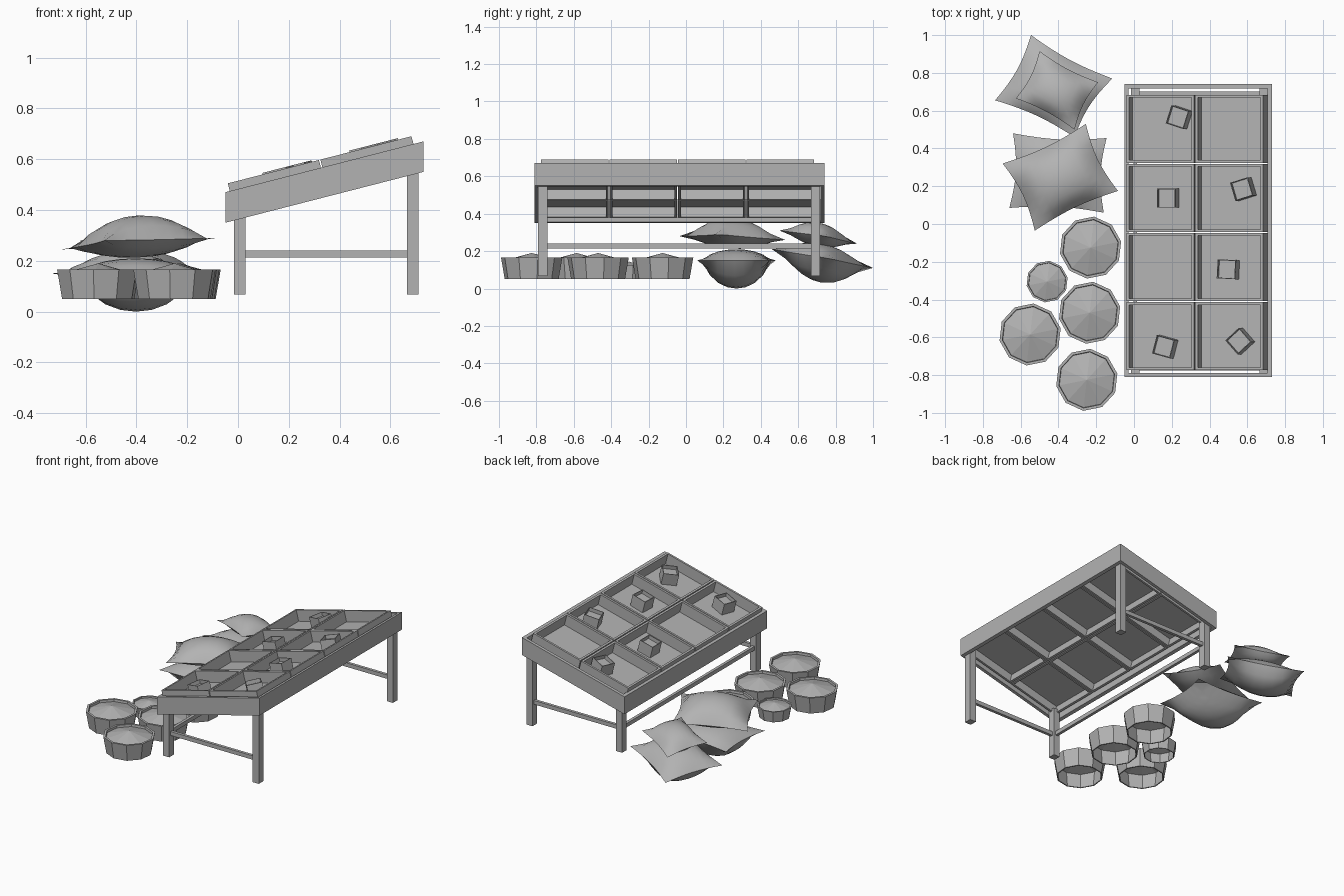
import bpy, bmesh
from math import atan2, cos, sin, pi, radians
from mathutils import Vector, Matrix

cube = bpy.data.objects.get("Cube")
if cube:
    bpy.data.objects.remove(cube, do_unlink=True)

grey = bpy.data.materials.new("plain grey")
grey.use_nodes = True
COLOUR = (0.45, 0.45, 0.45, 1)
grey.diffuse_color = COLOUR
grey.node_tree.nodes["Principled BSDF"].inputs["Base Color"].default_value = COLOUR


def finish(name, bm, matrix=None, smooth=None):
    mesh = bpy.data.meshes.new(name)
    bm.to_mesh(mesh)
    bm.free()
    mesh.materials.append(grey)
    ob = bpy.data.objects.new(name, mesh)
    bpy.context.collection.objects.link(ob)
    if matrix:
        ob.matrix_world = matrix
    if smooth:
        bpy.ops.object.select_all(action="DESELECT")
        ob.select_set(True)
        bpy.context.view_layer.objects.active = ob
        bpy.ops.object.shade_smooth_by_angle(angle=radians(smooth))
    return ob


def add_box(bm, lo, hi):
    lo, hi = Vector(lo), Vector(hi)
    size = Matrix.Diagonal((*(hi - lo), 1))
    bmesh.ops.create_cube(bm, size=1, matrix=Matrix.Translation((lo + hi) / 2) @ size)


def box(name, lo, hi):
    bm = bmesh.new()
    add_box(bm, lo, hi)
    return finish(name, bm)


def open_box(name, sx, sy, top, bottom, floor, wall, matrix):
    """Four walls with a single floor sheet part way up."""
    bm = bmesh.new()
    for s in (0, sx - wall):
        add_box(bm, (s, 0, bottom), (s + wall, sy, top))
    for s in (0, sy - wall):
        add_box(bm, (wall, s, bottom), (sx - wall, s + wall, top))
    corners = ((wall, wall), (sx - wall, wall), (sx - wall, sy - wall), (wall, sy - wall))
    bm.faces.new([bm.verts.new((x, y, floor)) for x, y in corners])
    return finish(name, bm, matrix)


# Sloping table frame
X0, X1, Y0, Y1, T = -0.05, 0.73, -0.81, 0.74, 0.022
SLOPE = 0.2 / 0.78


def rise(x):
    return (x - X0) * SLOPE


def frame_board(name, xa, xb, ya, yb):
    ob = box(name, (xa, ya, 0.35), (xb, yb, 0.47))
    for v in ob.data.vertices:
        v.co.z += rise(v.co.x)


frame_board("frame_low_board", X0, X0 + T, Y0, Y1)
frame_board("frame_high_board", X1 - T, X1, Y0, Y1)
frame_board("frame_front_board", X0 + T, X1 - T, Y0, Y0 + T)
frame_board("frame_back_board", X0 + T, X1 - T, Y1 - T, Y1)

# Legs and stretchers
for side, x in (("low", 0.007), ("high", 0.688)):
    for end, y in (("front", -0.765), ("back", 0.692)):
        box(f"{side}_{end}_leg", (x - 0.023, y - 0.025, 0.068), (x + 0.023, y + 0.025, 0.39 + rise(x)))
for end, y in (("front", -0.765), ("back", 0.692)):
    box(f"{end}_stretcher", (0.03, y - 0.01, 0.213), (0.665, y + 0.01, 0.24))
box("long_stretcher", (-0.003, -0.74, 0.213), (0.017, 0.667, 0.24))

# Trays, placed in the tilted space of the table top
TILT = Matrix.Translation((-0.04, 0, 0.505)) @ Matrix.Rotation(-atan2(SLOPE, 1), 4, "Y")
PITCH_X, PITCH_Y, FLOOR = 0.376, 0.366, -0.075
for i in range(2):
    for j in range(4):
        place = TILT @ Matrix.Translation((i * PITCH_X, -0.774 + j * PITCH_Y, 0))
        open_box(f"tray_{i}_{j}", PITCH_X - 0.006, PITCH_Y - 0.006, 0, -0.13, FLOOR, 0.014, place)

# Small open boxes standing in the trays
for n, (x, y, turn) in enumerate([(0.23, 0.565, -18), (0.172, 0.137, 0), (0.57, 0.185, 17),
                                  (0.49, -0.24, -3), (0.156, -0.65, -15), (0.553, -0.62, 42)]):
    place = (TILT @ Matrix.Translation(((x + 0.04) / cos(atan2(SLOPE, 1)), y, 0))
             @ Matrix.Rotation(radians(turn), 4, "Z") @ Matrix.Translation((-0.05, -0.05, 0)))
    open_box(f"small_box_{n}", 0.1, 0.1, 0.006, FLOOR, -0.02, 0.004, place)


# Ten-sided bowls, open below, with a low heap of contents
def bowl(name, x, y, scale):
    sides = 10
    bm = bmesh.new()
    profile = [(0.145, 0), (0.165, 0.115), (0.15, 0.115), (0.137, 0)]
    rings = []
    for r, z in profile:
        rings.append([bm.verts.new((r * cos(2 * pi * k / sides + 0.2), r * sin(2 * pi * k / sides + 0.2), z))
                      for k in range(sides)])
    for a in range(4):
        lower, upper = rings[a], rings[(a + 1) % 4]
        for k in range(sides):
            m = (k + 1) % sides
            bm.faces.new((lower[k], lower[m], upper[m], upper[k]))
    rim = [bm.verts.new((v.co.x * 0.985, v.co.y * 0.985, 0.1)) for v in rings[2]]
    peak = bm.verts.new((0, 0, 0.14))
    for k in range(sides):
        bm.faces.new((rim[k], rim[(k + 1) % sides], peak))
    finish(name, bm, Matrix.Translation((x, y, 0.05)) @ Matrix.Scale(scale, 4))


for n, (x, y, s) in enumerate([(-0.23, -0.125, 1), (-0.46, -0.305, 0.67), (-0.235, -0.47, 1),
                               (-0.55, -0.585, 1), (-0.25, -0.825, 1)]):
    bowl(f"bowl_{n}", x, y, s)


# Pillows: two puffed sheets sharing a pinched seam
def pillow(name, corners, up, down, n=8):
    c = [Vector(p) for p in corners]
    mid = sum(c, Vector()) / 4
    bm = bmesh.new()
    for sign, puff in ((1, up), (-1, down)):
        grid = []
        for i in range(n + 1):
            row = []
            for j in range(n + 1):
                u, v = i / n, j / n
                p = c[0].lerp(c[1], u).lerp(c[3].lerp(c[2], u), v)
                a, b = 1 - (2 * u - 1) ** 2, 1 - (2 * v - 1) ** 2
                pinch = 0.1 * (a * (1 - b) + b * (1 - a))
                p = p.lerp(mid, pinch)
                p.z += sign * puff * (a * b) ** 0.75
                row.append(bm.verts.new(p))
            grid.append(row)
        for i in range(n):
            for j in range(n):
                bm.faces.new((grid[i][j], grid[i + 1][j], grid[i + 1][j + 1], grid[i][j + 1]))
    bmesh.ops.remove_doubles(bm, verts=bm.verts, dist=0.0005)
    bmesh.ops.recalc_face_normals(bm, faces=bm.faces)
    finish(name, bm, smooth=50)


pillow("back_lower_pillow", [(-0.545, 1.0, 0.11), (-0.735, 0.655, 0.15),
                             (-0.315, 0.46, 0.21), (-0.115, 0.77, 0.16)], 0.085, 0.125)
pillow("back_upper_pillow", [(-0.5, 0.915, 0.24), (-0.625, 0.665, 0.28),
                             (-0.315, 0.5, 0.31), (-0.19, 0.75, 0.28)], 0.075, 0.055)
pillow("front_lower_pillow", [(-0.64, 0.48, 0.15), (-0.66, 0.085, 0.15),
                              (-0.16, 0.06, 0.15), (-0.145, 0.455, 0.15)], 0.06, 0.15)
pillow("front_upper_pillow", [(-0.255, 0.53, 0.26), (-0.695, 0.32, 0.245),
                              (-0.525, -0.035, 0.28), (-0.085, 0.175, 0.29)], 0.11, 0.055)
